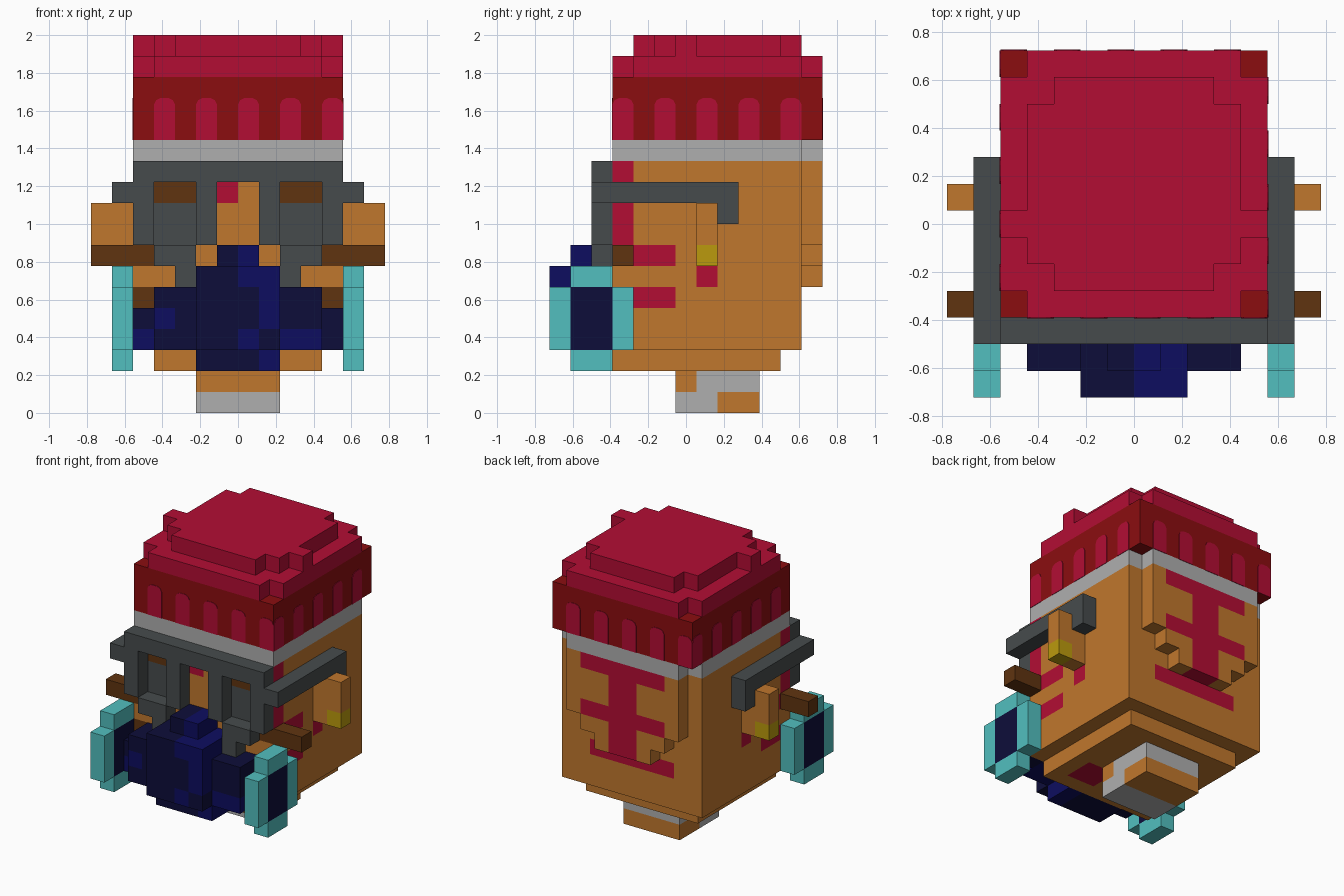
import bpy, bmesh, math
from mathutils import Matrix, Vector

U = 1 / 9          # size of one block
MID = 6.5          # depth blocks are counted from the front

cube = bpy.data.objects.get("Cube")
if cube:
    bpy.data.objects.remove(cube)

COLOURS = {
    "crimson": (0.45, 0.004, 0.034), "dark_red": (0.26, 0.004, 0.005),
    "light_grey": (0.43, 0.43, 0.43), "dark_grey": (0.062, 0.071, 0.073),
    "tan": (0.527, 0.184, 0.026), "brown": (0.117, 0.034, 0.005),
    "navy": (0.004, 0.004, 0.042), "blue": (0.004, 0.004, 0.117),
    "teal": (0.084, 0.521, 0.521), "yellow": (0.5, 0.323, 0.004),
}
MATS = {}
for name, rgb in COLOURS.items():
    m = bpy.data.materials.new(name)
    m.use_nodes = True
    m.diffuse_color = (*rgb, 1)
    m.node_tree.nodes["Principled BSDF"].inputs["Base Color"].default_value = (*rgb, 1)
    MATS[name] = m


def finish(name, bm, colours):
    mesh = bpy.data.meshes.new(name)
    bm.to_mesh(mesh)
    bm.free()
    for c in colours:
        mesh.materials.append(MATS[c])
    ob = bpy.data.objects.new(name, mesh)
    bpy.context.collection.objects.link(ob)
    return ob


def both(colour, x0, x1, *rest):
    """The same box on the left and on the right."""
    return [(colour, x0, x1, *rest), (colour, -x1, -x0, *rest)]


def blocks(name, boxes, paint=()):
    """Fill boxes (colour, x range, depth range, height range) with unit blocks,
    recolour them with the paint boxes and skin the outside."""
    cells = {}
    for i, (col, x0, x1, y0, y1, z0, z1) in enumerate([*boxes, *paint]):
        for x in range(x0, x1):
            for y in range(y0, y1):
                for z in range(z0, z1):
                    if i < len(boxes) or (x, y, z) in cells:
                        cells[x, y, z] = col
    used = sorted(set(cells.values()))
    bm = bmesh.new()
    verts = {}
    for cell, col in cells.items():
        for axis in range(3):
            for side in (0, 1):
                near = list(cell)
                near[axis] += 2 * side - 1
                if tuple(near) in cells:
                    continue
                ring = []
                for a, b in ((0, 0), (1, 0), (1, 1), (0, 1)):
                    p = list(cell)
                    p[axis] += side
                    p[(axis + 1) % 3] += a
                    p[(axis + 2) % 3] += b
                    p = tuple(p)
                    if p not in verts:
                        verts[p] = bm.verts.new((p[0] * U, (p[1] - MID) * U, p[2] * U))
                    ring.append(verts[p])
                face = bm.faces.new(ring if side else ring[::-1])
                face.material_index = used.index(col)
    return finish(name, bm, used)


# Head with face and cheek markings
blocks("head", [
    ("tan", -5, 5, 3, 12, 3, 12),
    ("tan", -4, 4, 3, 11, 2, 3),
], [
    *both("crimson", 4, 5, 3, 4, 8, 12),
    *both("crimson", 4, 5, 4, 6, 7, 8),
    *both("crimson", 4, 5, 4, 6, 5, 6),
    *both("crimson", 4, 5, 7, 8, 6, 7),
    *both("brown", 4, 5, 3, 4, 7, 8),
    *both("brown", 4, 5, 3, 4, 5, 6),
    *both("brown", 2, 4, 3, 4, 10, 11),
    *both("dark_grey", 2, 4, 3, 4, 8, 10),
    ("crimson", -1, 0, 3, 4, 10, 11),
    ("crimson", -3, 3, 11, 12, 5, 6),
    ("crimson", 1, 3, 4, 6, 2, 3),
])

# Stepped plate on the back of the head with its emblem-like bars
blocks("back_plate", [
    ("tan", -4, 4, 12, 13, 8, 12),
    ("tan", -3, 3, 12, 13, 7, 8),
    ("tan", -2, 2, 12, 13, 6, 7),
], [
    ("crimson", -1, 1, 12, 13, 6, 12),
    ("crimson", -3, 3, 12, 13, 11, 12),
    ("crimson", -3, 3, 12, 13, 8, 9),
])

# Neck
blocks("neck", [
    ("light_grey", -2, 2, 6, 8, 0, 1), ("tan", -2, 2, 8, 10, 0, 1),
    ("tan", -2, 2, 6, 7, 1, 2), ("light_grey", -2, 2, 7, 10, 1, 2),
])

# Hat
blocks("hat_rim", [("light_grey", -5, 5, 3, 12, 12, 13),
                   ("light_grey", -4, 4, 12, 13, 12, 13)])
blocks("hat_band", [("dark_red", -5, 5, 3, 13, 13, 16)])
blocks("hat_crown", [
    ("crimson", -4, 4, 3, 13, 16, 17), ("crimson", -5, 5, 4, 12, 16, 17),
    ("crimson", -3, 3, 4, 12, 17, 18), ("crimson", -4, 4, 5, 11, 17, 18),
    ("crimson", -5, 5, 6, 7, 17, 18),
])

# Round-topped stripes around the hat band
ARCH = [(0, 0), (1, 0), (1, 1.7), (0.9, 1.9), (0.7, 2),
        (0.3, 2), (0.1, 1.9), (0, 1.7)]
bm = bmesh.new()
for side in range(4):
    turn = Matrix.Rotation(side * math.pi / 2, 3, 'Z')
    for i in range(5):
        u = -4 - side % 2 + 2 * i
        rings = []
        for depth in (-5.03, -5):
            pts = [turn @ Vector((u + a, depth, 13 + h)) for a, h in ARCH]
            rings.append([bm.verts.new((p + Vector((0, 1.5, 0))) * U) for p in pts])
        front, back = rings
        bm.faces.new(front)
        bm.faces.new(back[::-1])
        for j in range(len(ARCH)):
            k = (j + 1) % len(ARCH)
            bm.faces.new((front[k], front[j], back[j], back[k]))
bmesh.ops.recalc_face_normals(bm, faces=bm.faces)
finish("hat_stripes", bm, ["crimson"])

# Goggles: brow bar, lens frames and side arms with hooks
blocks("goggles", [
    ("dark_grey", -5, 5, 2, 3, 11, 12),
    *both("dark_grey", 4, 5, 2, 3, 8, 11),
    *both("dark_grey", 1, 2, 2, 3, 8, 11),
    *both("dark_grey", 2, 4, 2, 3, 7, 8),
    *both("dark_grey", 2, 3, 2, 3, 6, 7),
    *both("dark_grey", 5, 6, 2, 9, 10, 11),
    *both("dark_grey", 5, 6, 8, 9, 9, 10),
])

# Ears, earrings, cheek rods and mask filters on each side
for label, s in (("left", 0), ("right", 1)):
    def one(*box):
        return [both(*box)[s]]
    blocks(label + "_ear", one("tan", 5, 7, 7, 8, 7, 10),
           one("yellow", 6, 7, 7, 8, 7, 8))
    blocks(label + "_cheek_rod", one("brown", 5, 7, 3, 4, 7, 8))
    blocks(label + "_filter",
           one("teal", 5, 6, 1, 3, 2, 7) + one("teal", 5, 6, 0, 4, 3, 6),
           one("navy", 5, 6, 1, 3, 3, 6))

# Mottled breathing mask
blocks("mask", [
    ("navy", -5, 5, 2, 3, 3, 5),
    ("navy", -4, 4, 1, 3, 3, 6),
    ("navy", -2, 2, 1, 3, 2, 7),
    ("navy", -2, 2, 0, 1, 3, 7),
    ("navy", -1, 1, 1, 3, 7, 8),
], [
    ("blue", 0, 1, 0, 3, 6, 8),
    ("blue", 1, 2, 0, 3, 4, 7),
    ("blue", 0, 1, 0, 3, 3, 4),
    ("blue", 1, 2, 0, 3, 2, 3),
    ("blue", 2, 4, 1, 3, 3, 4),
    ("blue", -4, -3, 1, 3, 4, 5),
    ("blue", -5, -4, 1, 3, 3, 4),
])
